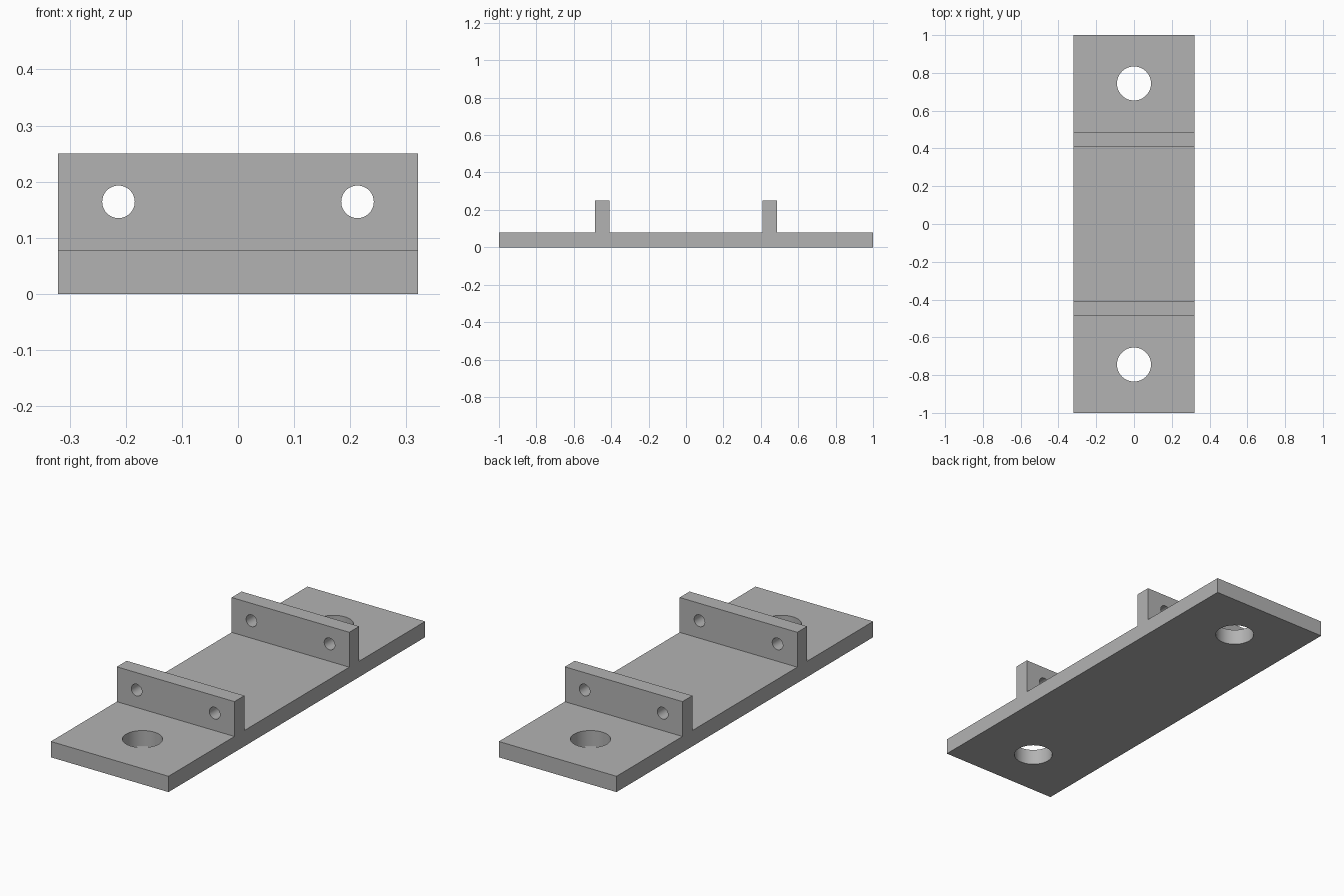
import bpy
import bmesh
from math import radians

old = bpy.data.objects.get("Cube")
if old:
    bpy.data.objects.remove(old, do_unlink=True)

grey = bpy.data.materials.new("plain grey")
grey.use_nodes = True
colour = (0.45, 0.45, 0.45, 1)
grey.diffuse_color = colour
grey.node_tree.nodes["Principled BSDF"].inputs["Base Color"].default_value = colour

HALF_WIDTH, BASE_TOP, FLANGE_TOP = 0.321, 0.078, 0.25
FLANGE_IN, FLANGE_OUT = 0.409, 0.486

# Bracket body: side profile (y, z) extruded across the width
half = [(1, 0), (1, BASE_TOP), (FLANGE_OUT, BASE_TOP), (FLANGE_OUT, FLANGE_TOP),
        (FLANGE_IN, FLANGE_TOP), (FLANGE_IN, BASE_TOP)]
profile = half + [(-y, z) for y, z in reversed(half)]
bm = bmesh.new()
face = bm.faces.new([bm.verts.new((-HALF_WIDTH, y, z)) for y, z in profile])
side = bmesh.ops.extrude_face_region(bm, geom=[face])
new_verts = [g for g in side["geom"] if isinstance(g, bmesh.types.BMVert)]
bmesh.ops.translate(bm, verts=new_verts, vec=(2 * HALF_WIDTH, 0, 0))
bmesh.ops.recalc_face_normals(bm, faces=bm.faces)
mesh = bpy.data.meshes.new("bracket")
bm.to_mesh(mesh)
bm.free()
mesh.materials.append(grey)
bracket = bpy.data.objects.new("bracket", mesh)
bpy.context.collection.objects.link(bracket)


def drill(name, radius, depth, location, rotation=(0, 0, 0)):
    """Cut a round hole through the bracket."""
    bpy.ops.mesh.primitive_cylinder_add(vertices=64, radius=radius, depth=depth,
                                        location=location, rotation=rotation)
    cutter = bpy.context.object
    cutter.name = name
    cutter.data.materials.append(grey)
    cutter.hide_render = True
    bpy.context.view_layer.objects.active = bracket
    cut = bracket.modifiers.new(name, "BOOLEAN")
    cut.operation = "DIFFERENCE"
    cut.solver = "EXACT"
    cut.object = cutter
    bpy.ops.object.modifier_apply(modifier=cut.name)
    bpy.data.objects.remove(cutter, do_unlink=True)


# Mounting holes in the base, and bolt holes through both flanges
for s in (-1, 1):
    drill("mounting_hole", 0.09, 0.5, (0, s * 0.744, 0))
    drill("bolt_hole", 0.029, 1.5, (s * 0.213, 0, 0.164), (radians(90), 0, 0))

bpy.ops.object.select_all(action="DESELECT")
bracket.select_set(True)
bpy.context.view_layer.objects.active = bracket
bpy.ops.object.shade_smooth_by_angle(angle=radians(30))
